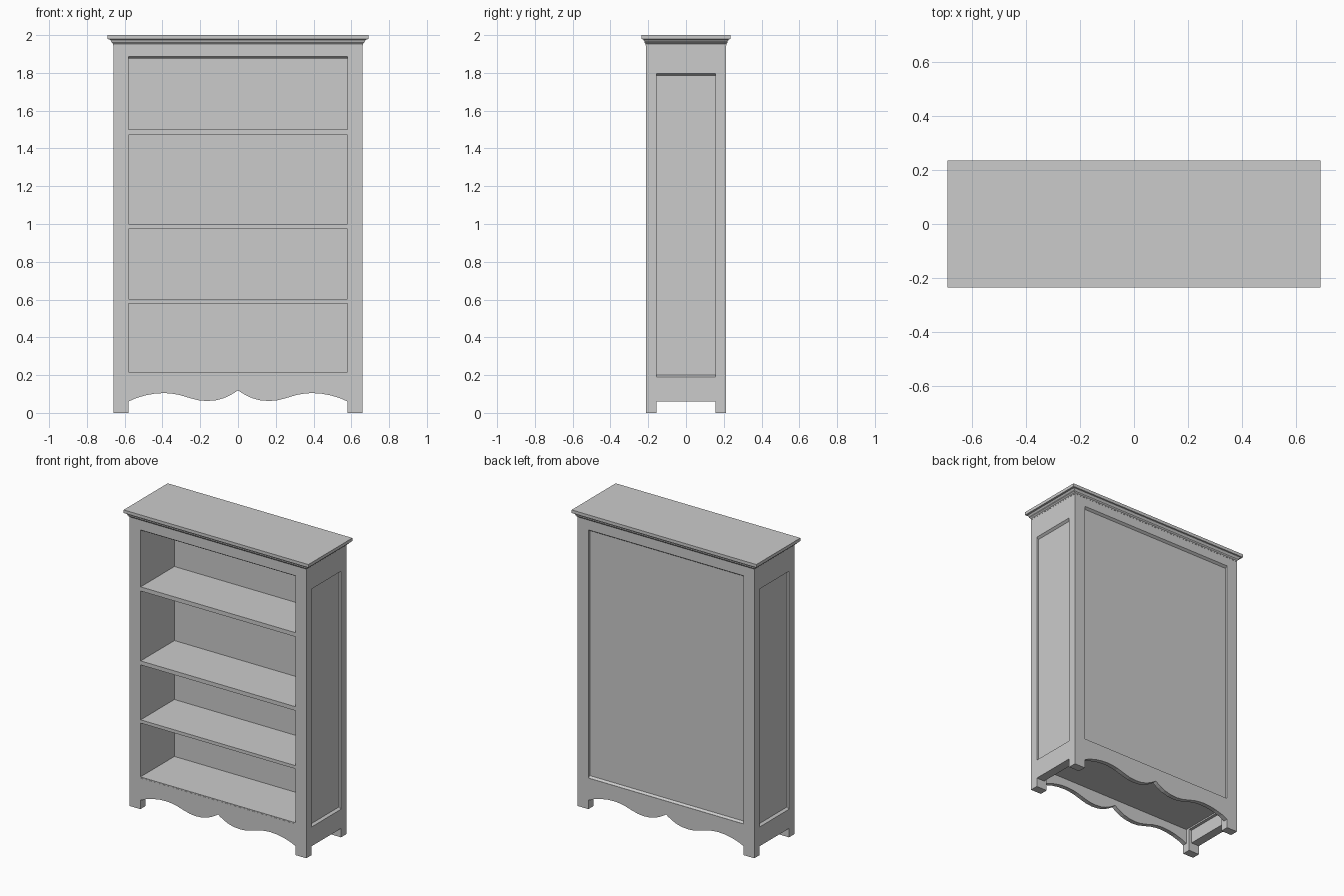
import bpy, bmesh
from mathutils import Vector

if "Cube" in bpy.data.objects:
    bpy.data.objects.remove(bpy.data.objects["Cube"])


def prism(name, pts, place, a, b):
    """Extrude a 2D profile from a to b; place(u, v, t) maps it to 3D."""
    bm = bmesh.new()
    lo = [bm.verts.new(place(u, v, a)) for u, v in pts]
    hi = [bm.verts.new(place(u, v, b)) for u, v in pts]
    bm.faces.new(lo)
    bm.faces.new(hi[::-1])
    n = len(pts)
    for i in range(n):
        j = (i + 1) % n
        bm.faces.new((lo[j], lo[i], hi[i], hi[j]))
    return finish(name, bm)


def finish(name, bm):
    bmesh.ops.recalc_face_normals(bm, faces=bm.faces)
    me = bpy.data.meshes.new(name)
    bm.to_mesh(me)
    bm.free()
    ob = bpy.data.objects.new(name, me)
    bpy.context.collection.objects.link(ob)
    return ob


def box(name, x0, x1, y0, y1, z0, z1):
    return prism(name, [(x0, y0), (x1, y0), (x1, y1), (x0, y1)],
                 lambda u, v, t: (u, v, t), z0, z1)


W, D = 0.66, 0.213      # body half width and half depth
IX, IY = 0.58, 0.157    # inner edges of the corner posts
TOP = 1.95

# Corner posts
for sx, side in ((-1, "left"), (1, "right")):
    for sy, end in ((-1, "front"), (1, "back")):
        xs, ys = sorted((sx * IX, sx * W)), sorted((sy * IY, sy * D))
        box(f"{side}_{end}_post", *xs, *ys, 0, TOP)

# Side panels with chamfered top and bottom rails
for s, side in ((-1, "left"), (1, "right")):
    along_y = lambda u, v, t, s=s: (s * u, t, v)
    prism(f"{side}_panel", [(IX, 0.15), (0.645, 0.15), (0.645, 1.85), (IX, 1.85)],
          along_y, -IY, IY)
    prism(f"{side}_bottom_rail", [(0.6, 0.06), (W, 0.06), (W, 0.19), (0.643, 0.203), (0.6, 0.203)],
          along_y, -IY, IY)
    prism(f"{side}_top_rail", [(IX, 1.784), (0.643, 1.784), (W, 1.797), (W, TOP), (IX, TOP)],
          along_y, -IY, IY)

# Scalloped aprons, front and back, from a mirrored half curve
half = [(0.0, 0.12), (0.015, 0.109), (0.04, 0.094), (0.075, 0.078), (0.115, 0.067),
        (0.165, 0.063), (0.21, 0.067), (0.26, 0.08), (0.31, 0.095), (0.35, 0.102),
        (0.39, 0.105), (0.44, 0.102), (0.49, 0.093), (0.54, 0.078), (IX, 0.06)]
curve = [(-x, z) for x, z in half[:0:-1]] + half
outline = curve + [(IX, 0.21), (-IX, 0.21)]
along_x = lambda u, v, t: (t, u, v)
for s, end in ((-1, "front"), (1, "back")):
    prism(f"{end}_apron", outline, lambda u, v, t: (u, t, v), s * D, s * (D - 0.03))
    # Chamfered upper rail
    prism(f"{end}_top_rail", [(s * D, TOP), (s * D, 1.886), (s * (D - 0.016), 1.875),
                              (s * IY, 1.875), (s * IY, TOP)], along_x, -IX, IX)
# Chamfered strip on top of the back apron
prism("back_apron_lip", [(D, 0.209), (0.195, 0.222), (0.183, 0.222), (0.183, 0.209)],
      along_x, -IX, IX)

# Back panel, ceiling and shelves
box("back_panel", -IX, IX, 0.15, 0.197, 0.16, 1.9)
box("ceiling", -IX, IX, -IY, IY, 1.875, TOP)
box("bottom_shelf", -IX, IX, -D + 0.001, 0.16, 0.2, 0.2175)
box("bottom_board", -0.61, 0.61, -0.19, 0.19, 0.16, 0.205)
for i, (z0, z1) in enumerate(((0.58, 0.602), (0.973, 1.0), (1.472, 1.5))):
    box(f"shelf_{i + 1}", -IX, IX, -D + 0.003, 0.155, z0, z1)

# Crown moulding lofted through stepped rectangles
bm = bmesh.new()
loops = []
for x, y, z in ((0.661, 0.214, 1.945), (0.661, 0.214, 1.953), (0.67, 0.22, 1.961), (0.67, 0.22, 1.966),
                (0.679, 0.227, 1.977), (0.69, 0.235, 1.979), (0.69, 0.235, 2.0)):
    loops.append([bm.verts.new(Vector((a * x, b * y, z)))
                  for a, b in ((-1, -1), (1, -1), (1, 1), (-1, 1))])
for p, q in zip(loops, loops[1:]):
    for i in range(4):
        j = (i + 1) % 4
        bm.faces.new((p[i], p[j], q[j], q[i]))
bm.faces.new(loops[0][::-1])
bm.faces.new(loops[-1])
finish("crown_moulding", bm)
